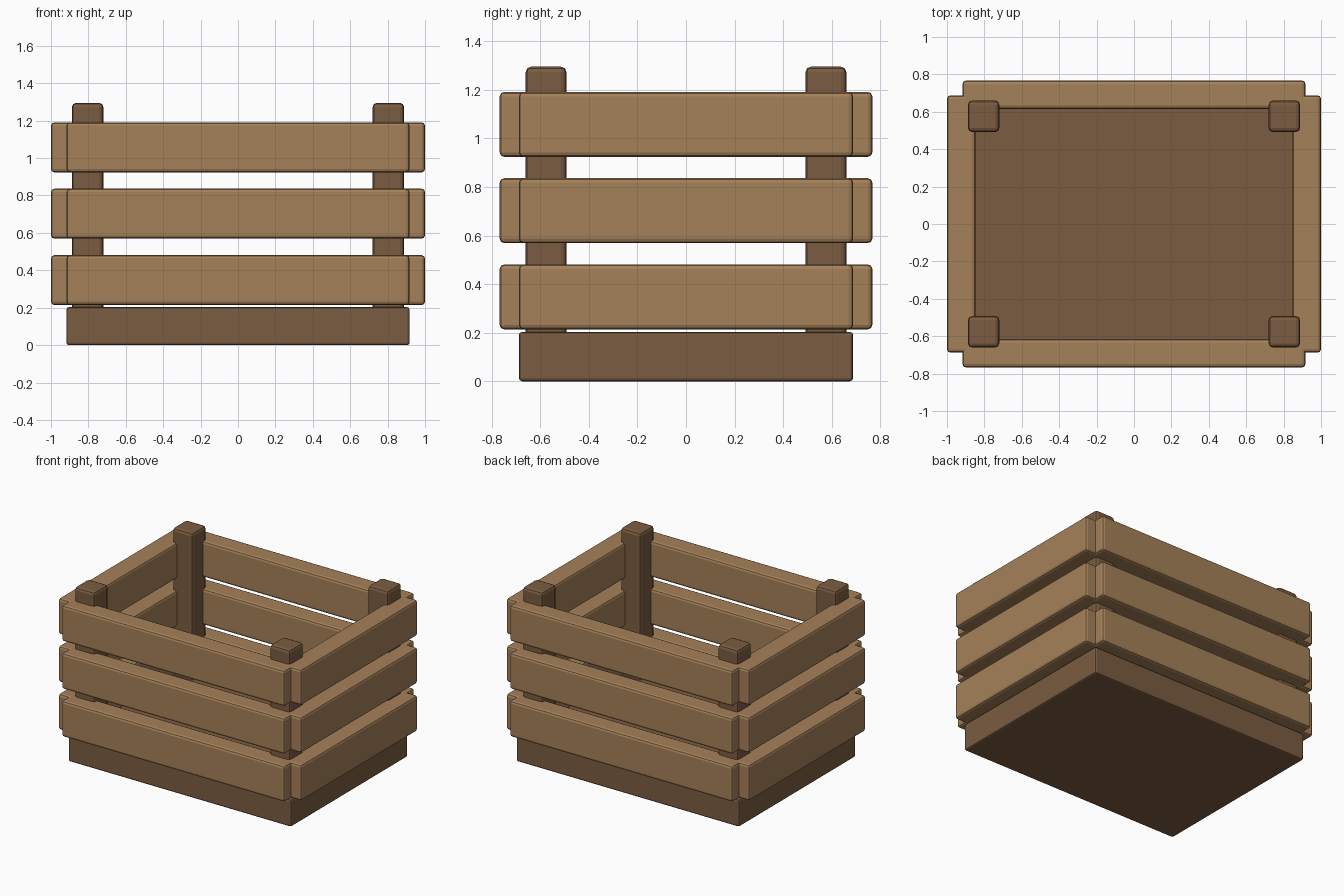
import bpy
import bmesh

if "Cube" in bpy.data.objects:
    bpy.data.objects.remove(bpy.data.objects["Cube"])


def material(name, rgb):
    m = bpy.data.materials.new(name)
    m.diffuse_color = (*rgb, 1.0)
    m.use_nodes = True
    m.node_tree.nodes["Principled BSDF"].inputs["Base Color"].default_value = m.diffuse_color
    return m


light_wood = material("light wood", (0.376, 0.219, 0.099))
dark_wood = material("dark wood", (0.198, 0.107, 0.054))


def board(name, lo, hi, mat, bevel=0.018):
    """Rounded-edge box spanning two opposite corners."""
    bm = bmesh.new()
    bmesh.ops.create_cube(bm, size=1)
    for v in bm.verts:
        v.co = [lo[i] if v.co[i] < 0 else hi[i] for i in range(3)]
    bmesh.ops.bevel(bm, geom=bm.edges[:], offset=bevel, segments=2,
                    profile=0.5, affect='EDGES')
    mesh = bpy.data.meshes.new(name)
    bm.to_mesh(mesh)
    bm.free()
    mesh.materials.append(mat)
    obj = bpy.data.objects.new(name, mesh)
    bpy.context.collection.objects.link(obj)


def span(a, b, sign):
    """Range a..b, mirrored when sign is negative."""
    return (a, b) if sign > 0 else (-b, -a)


# Solid floor block
board("base", (-0.917, -0.688, 0), (0.917, 0.688, 0.203), dark_wood, 0.013)

# Corner posts
for sx in (-1, 1):
    for sy in (-1, 1):
        x0, x1 = span(0.72, 0.888, sx)
        y0, y1 = span(0.492, 0.66, sy)
        board("corner_post", (x0, y0, 0.15), (x1, y1, 1.295), dark_wood, 0.022)

# Three rows of slats on all four walls
for row in range(3):
    z0 = 0.214 + row * 0.355
    z1 = z0 + 0.267
    for s in (-1, 1):
        y0, y1 = span(0.615, 0.767, s)
        board("long_slat", (-0.917, y0, z0), (0.917, y1, z1), light_wood)
        x0, x1 = span(0.848, 1.0, s)
        board("short_slat", (x0, -0.688, z0), (x1, 0.688, z1), light_wood)
